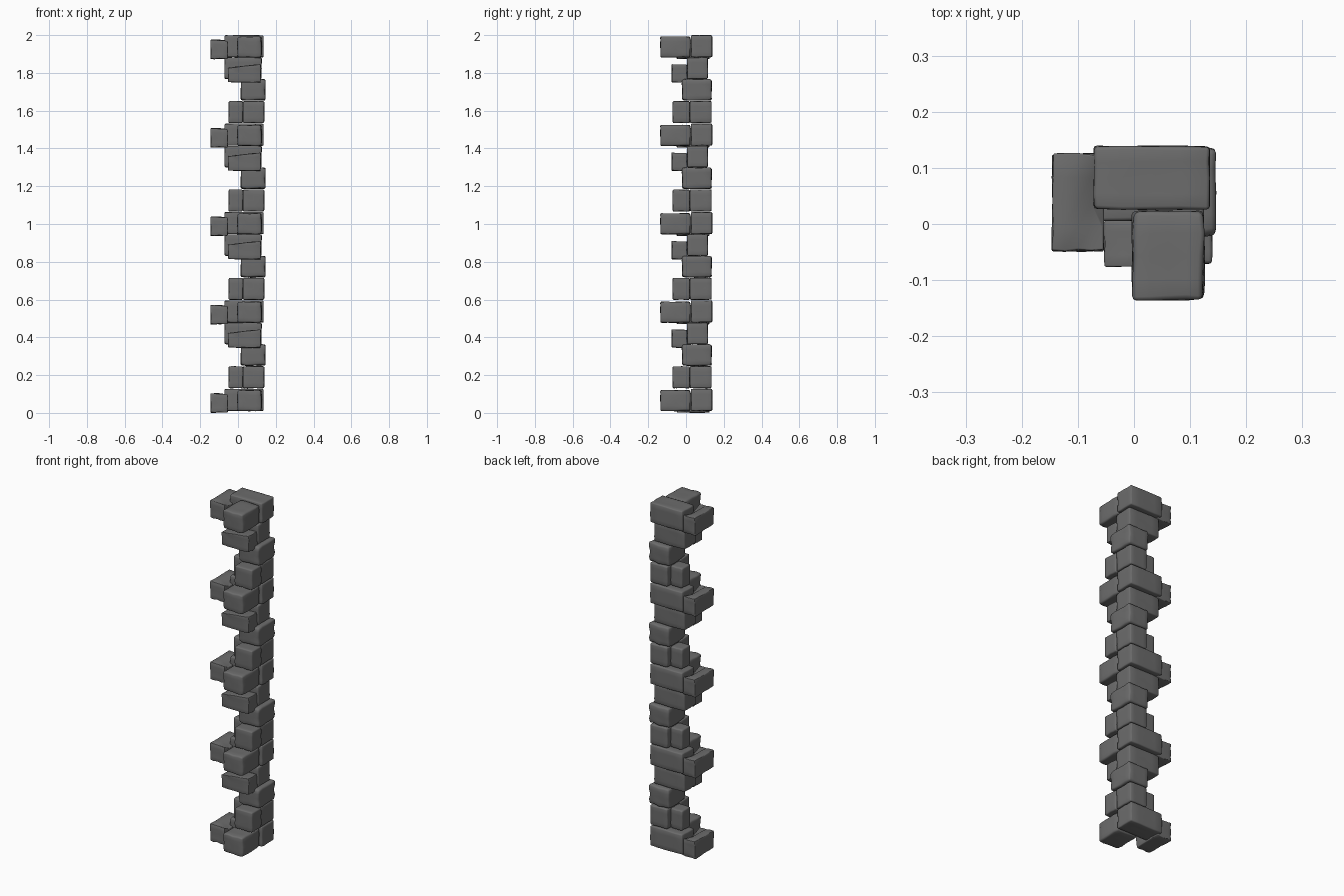
import bpy, bmesh, random
from mathutils import Vector

if "Cube" in bpy.data.objects:
    bpy.data.objects.remove(bpy.data.objects["Cube"])

stone = bpy.data.materials.new("dark grey stone")
stone.diffuse_color = (0.15, 0.15, 0.15, 1)
stone.use_nodes = True
stone.node_tree.nodes["Principled BSDF"].inputs["Base Color"].default_value = stone.diffuse_color

PERIOD = 0.468

# one repeat of the corner stack: name, x range, y range, z range, wear
COURSES = [
    ("long_back_stone",   (-0.073, 0.136), (0.025, 0.140), (0.010, 0.128), 0.002),
    ("front_corner_stone", (-0.005, 0.127), (-0.138, 0.025), (0.008, 0.122), 0.004),
    ("left_end_stone",    (-0.147, -0.053), (-0.050, 0.127), (0.000, 0.105), 0.004),
    ("short_back_stone",  (0.025, 0.137), (0.020, 0.136), (0.130, 0.248), 0.002),
    ("short_front_stone", (0.025, 0.140), (-0.072, 0.021), (0.130, 0.247), 0.002),
    ("small_filler_stone", (-0.050, 0.027), (0.027, 0.107), (0.130, 0.247), 0.002),
    ("corner_stone",      (0.013, 0.147), (-0.023, 0.138), (0.248, 0.365), 0.005),
    ("mid_back_stone",    (-0.072, 0.126), (0.005, 0.117), (0.363, 0.478), 0.002),
    ("mid_front_stone",   (-0.054, 0.122), (-0.077, 0.008), (0.344, 0.444), 0.003),
]

def make_mesh(name, xr, yr, zr, wear, seed):
    """Hand-cut block: subdivided box, lightly worn inwards."""
    rng = random.Random(seed)
    bm = bmesh.new()
    bmesh.ops.create_cube(bm, size=1)
    bmesh.ops.subdivide_edges(bm, edges=bm.edges[:], cuts=3, use_grid_fill=True)
    lo = Vector((xr[0], yr[0], zr[0]))
    hi = Vector((xr[1], yr[1], zr[1]))
    for v in bm.verts:
        t = v.co + Vector((.5, .5, .5))
        p = Vector([lo[i] + (hi[i] - lo[i]) * t[i] for i in range(3)])
        ends = sum(1 for i in range(3) if abs(v.co[i]) > 0.49)
        for i in range(3):
            if abs(v.co[i]) > 0.49:
                k = wear * rng.random() * (1 + 0.4 * (ends - 1))
                p[i] -= k if v.co[i] > 0 else -k
        # sloped top on the middle front stone, dip on the left end stone
        if name == "mid_front_stone" and t.z > 0.99:
            p.z -= 0.020 * (1 - t.x)
        if name == "left_end_stone" and t.z > 0.99 and t.x > 0.6 and 0.2 < t.y < 0.8:
            p.z -= 0.02 * t.x
        v.co = p
    me = bpy.data.meshes.new(name)
    bm.to_mesh(me)
    bm.free()
    me.materials.append(stone)
    return me

# stack the repeats; the last one is only the base course
for ci, (name, xr, yr, zr, wear) in enumerate(COURSES):
    me = make_mesh(name, xr, yr, zr, wear, ci + 5)
    for n in range(5 if ci < 3 else 4):
        ob = bpy.data.objects.new(f"{name}_{n + 1}", me)
        ob.location.z = n * PERIOD
        bpy.context.collection.objects.link(ob)
        bev = ob.modifiers.new("worn edges", 'BEVEL')
        bev.width = 0.004 + wear
        bev.segments = 2
        bev.limit_method = 'ANGLE'
        bev.angle_limit = 0.9
    me.shade_smooth()
